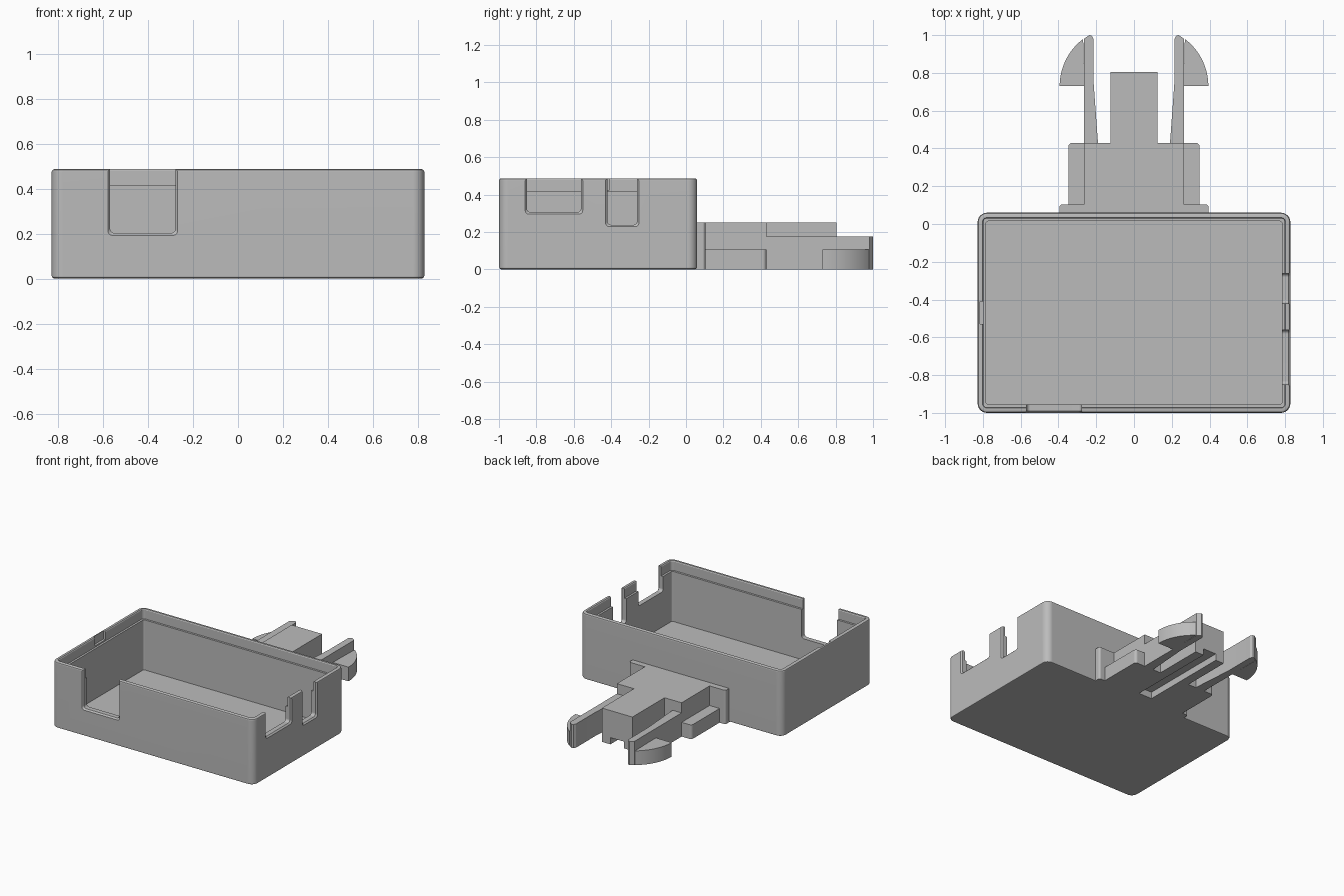
import bpy, bmesh
from math import sin, cos, pi, radians

if "Cube" in bpy.data.objects:
    bpy.data.objects.remove(bpy.data.objects["Cube"], do_unlink=True)

grey = bpy.data.materials.new("plain grey")
grey.use_nodes = True
COLOUR = (0.5, 0.5, 0.5, 1)
grey.diffuse_color = COLOUR
grey.node_tree.nodes["Principled BSDF"].inputs["Base Color"].default_value = COLOUR


def rounded_rect(u0, u1, v0, v1, r, steps=6):
    """Counter-clockwise rounded rectangle in a plane."""
    corners = [(u1 - r, v1 - r), (u0 + r, v1 - r), (u0 + r, v0 + r), (u1 - r, v0 + r)]
    return [(cu + r * cos(pi / 2 * (q + i / steps)), cv + r * sin(pi / 2 * (q + i / steps)))
            for q, (cu, cv) in enumerate(corners) for i in range(steps + 1)]


def loft(name, rings):
    """Skin a stack of equally sized 3D rings and cap both ends."""
    bm = bmesh.new()
    loops = [[bm.verts.new(p) for p in ring] for ring in rings]
    n = len(loops[0])
    for a, b in zip(loops, loops[1:]):
        for i in range(n):
            bm.faces.new((a[i], a[(i + 1) % n], b[(i + 1) % n], b[i]))
    bm.faces.new(loops[0][::-1])
    bm.faces.new(loops[-1])
    bmesh.ops.recalc_face_normals(bm, faces=bm.faces)
    mesh = bpy.data.meshes.new(name)
    bm.to_mesh(mesh)
    bm.free()
    mesh.materials.append(grey)
    obj = bpy.data.objects.new(name, mesh)
    bpy.context.collection.objects.link(obj)
    return obj


def prism(name, outline, z0, z1, mirrored=False):
    obj = loft(name, [[(x, y, z) for x, y in outline] for z in (z0, z1)])
    if mirrored:
        obj.modifiers.new("mirror", 'MIRROR').use_axis[0] = True
    return obj


def activate(obj):
    bpy.ops.object.select_all(action='DESELECT')
    obj.select_set(True)
    bpy.context.view_layer.objects.active = obj


def cut(target, cutter):
    cutter.hide_render = True
    mod = target.modifiers.new("cut", 'BOOLEAN')
    mod.operation, mod.solver, mod.object = 'DIFFERENCE', 'EXACT', cutter
    activate(target)
    bpy.ops.object.modifier_apply(modifier=mod.name)
    bpy.data.objects.remove(cutter, do_unlink=True)


def smooth(obj):
    """Smooth the rounded edges while large faces stay flat."""
    activate(obj)
    bpy.ops.object.shade_smooth_by_angle(angle=radians(30))
    obj.modifiers.new("flat faces", 'WEIGHTED_NORMAL').keep_sharp = True


# Open case: (inset, height) steps from the underside, over the rim, to the floor
W, FRONT, BACK, TOP = 0.828, -1.0, 0.06, 0.487
steps = [(0.012, 0), (0.004, 0.004), (0, 0.012), (0, TOP - 0.012), (0.004, TOP - 0.004),
         (0.012, TOP), (0.026, TOP), (0.03, TOP - 0.006), (0.03, 0.415), (0.045, 0.415), (0.045, 0.045)]
case = loft("case", [
    [(x, y, z) for x, y in rounded_rect(-W + d, W - d, FRONT + d, BACK - d, max(0.05 - d, 0.012))]
    for d, z in steps])


# Wall openings, flared slightly at the outer surface
def notch(a, b, bottom, place):
    rings = []
    for grow, depth in [(0.01, -0.05), (0.01, 0), (0, 0.01), (0, 0.1)]:
        outline = rounded_rect(a - grow, b + grow, bottom - grow, 0.7, 0.02)
        rings.append([place(u, depth, z) for u, z in outline])
    cut(case, loft("notch_cutter", rings))


notch(-0.568, -0.278, 0.202, lambda u, d, z: (u, FRONT + d, z))
for a, b, bottom in [(-0.85, -0.562, 0.305), (-0.42, -0.262, 0.238)]:
    notch(a, b, bottom, lambda u, d, z: (W - d, u, z))

# Small latch pocket in the rim of the solid side wall
cut(case, prism("pocket_cutter", [(-0.815, -0.53), (-0.77, -0.53), (-0.77, -0.41), (-0.815, -0.41)],
                0.425, 0.6))

# Mounting block and tongue with a groove underneath
half = [(0.265, 0.03), (0.265, 0.43), (0.125, 0.43), (0.125, 0.805)]
block = prism("mounting_block", half + [(-x, y) for x, y in reversed(half)], 0, 0.25)
cut(block, prism("groove_cutter", [(-0.055, 0.12), (0.055, 0.12), (0.055, 0.9), (-0.055, 0.9)],
                 -0.05, 0.05))


# Flange and guide rails on both sides of the block
def side_strip(name, x0, x1, y0, y1, height, r):
    corner = [(x1 - r + r * cos(t * pi / 8), y1 - r + r * sin(t * pi / 8)) for t in range(5)]
    return prism(name, [(x0, y0), (x1, y0)] + corner + [(x0, y1)], 0, height, True)


flange = side_strip("flange", 0.262, 0.395, 0.03, 0.103, 0.25, 0.015)
rail = side_strip("guide_rail", 0.262, 0.347, 0.09, 0.43, 0.105, 0.02)

# Sprung arms with curved barbs
arm = prism("clip_arm", [(0.19, 0.42), (0.265, 0.42), (0.265, 0.98), (0.237, 1.0), (0.224, 0.997),
                         (0.214, 0.98), (0.214, 0.75)], 0, 0.175, True)
R = 0.3126
arc = [(0.081 + R * cos(radians(53 * i / 16)), 0.73 + R * sin(radians(53 * i / 16))) for i in range(17)]
barb = prism("clip_barb", [(0.263, 0.73)] + arc, 0, 0.105, True)

for part in (case, block, flange, rail, arm, barb):
    smooth(part)
